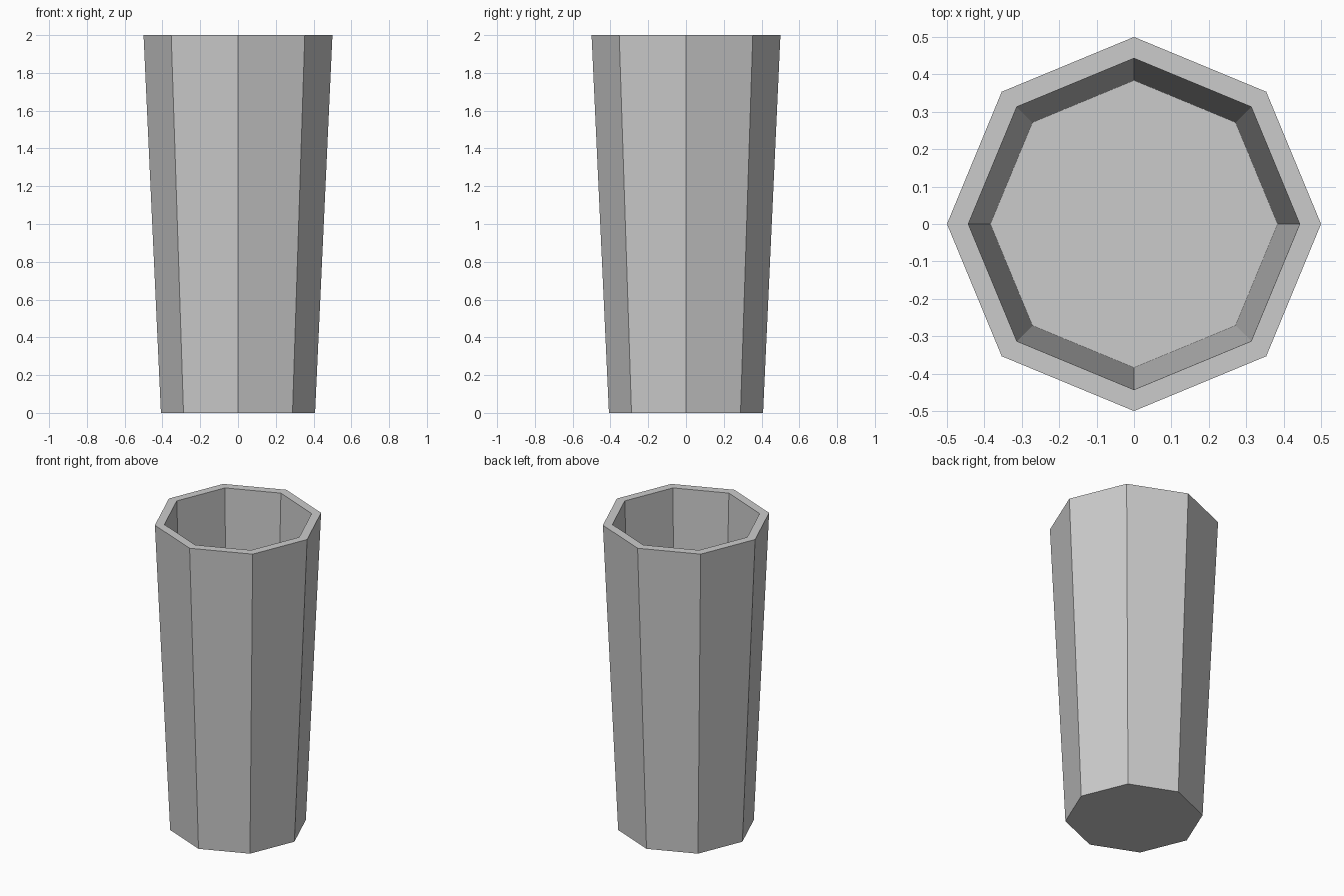
import bpy, bmesh
from math import cos, sin, pi

if "Cube" in bpy.data.objects:
    bpy.data.objects.remove(bpy.data.objects["Cube"])

SIDES = 8
# profile (radius, z): outer base, outer rim, inner rim, inner floor
PROFILE = [(0.408, 0), (0.5, 2), (0.443, 2), (0.384, 0.2)]

bm = bmesh.new()
rings = [[bm.verts.new((r * cos(2 * pi * i / SIDES), r * sin(2 * pi * i / SIDES), z))
          for i in range(SIDES)] for r, z in PROFILE]

# outer wall, rim and inner wall
for a, b in zip(rings, rings[1:]):
    for i in range(SIDES):
        j = (i + 1) % SIDES
        bm.faces.new((a[i], a[j], b[j], b[i]))

# underside and inner floor
bm.faces.new(rings[0][::-1])
bm.faces.new(rings[-1])
bmesh.ops.recalc_face_normals(bm, faces=bm.faces)

mesh = bpy.data.meshes.new("cup")
bm.to_mesh(mesh)
bm.free()
bpy.context.collection.objects.link(bpy.data.objects.new("cup", mesh))
